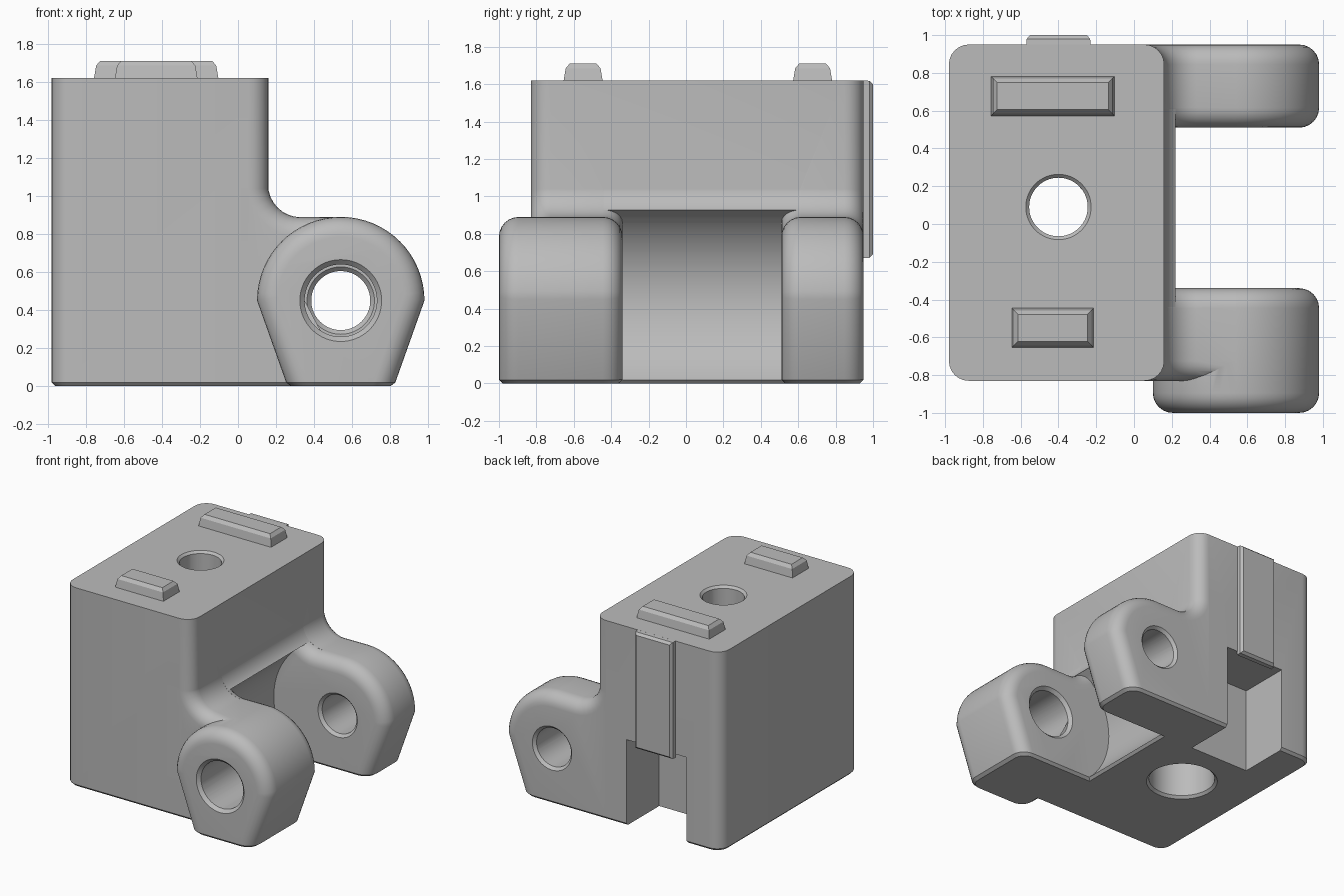
import bpy, bmesh, math
from mathutils import Matrix, Vector

if "Cube" in bpy.data.objects:
    bpy.data.objects.remove(bpy.data.objects["Cube"])

grey = bpy.data.materials.new("plain_grey")
grey.diffuse_color = (0.5, 0.5, 0.5, 1)
grey.use_nodes = True
grey.node_tree.nodes["Principled BSDF"].inputs["Base Color"].default_value = grey.diffuse_color
CX, CZ, R = 0.54, 0.45, 0.44      # pivot axis and lug radius
RIM, CHAMFER = 0.105, 0.02


def finish(bm, name):
    bmesh.ops.recalc_face_normals(bm, faces=bm.faces)
    me = bpy.data.meshes.new(name)
    bm.to_mesh(me)
    bm.free()
    ob = bpy.data.objects.new(name, me)
    me.materials.append(grey)
    bpy.context.collection.objects.link(ob)
    return ob


def bevel(bm, test, width, segs):
    edges = [e for e in bm.edges if test(*[v.co for v in e.verts])]
    bmesh.ops.bevel(bm, geom=edges, offset=width, segments=segs, profile=0.5,
                    affect='EDGES', clamp_overlap=False)


def on_floor(a, b):
    return abs(a.z) < 1e-4 and abs(b.z) < 1e-4


def box(name, x0, x1, y0, y1, z0, z1, round_r=0.0):
    bm = bmesh.new()
    m = Matrix.Translation(((x0 + x1) / 2, (y0 + y1) / 2, (z0 + z1) / 2))
    bmesh.ops.create_cube(bm, size=1, matrix=m @ Matrix.Diagonal((x1 - x0, y1 - y0, z1 - z0, 1)))
    if round_r:
        bevel(bm, lambda a, b: abs(a.z - b.z) > 0.1, round_r, 6)
        bevel(bm, on_floor, CHAMFER, 1)
    return finish(bm, name)


def prism(name, pts, y0, y1, rounded=True):
    """Front profile extruded along y, with rounded rims and a chamfered foot."""
    bm = bmesh.new()
    f = bm.faces.new([bm.verts.new((x, y0, z)) for x, z in pts])
    ext = bmesh.ops.extrude_face_region(bm, geom=[f])
    bmesh.ops.translate(bm, vec=(0, y1 - y0, 0),
                        verts=[g for g in ext['geom'] if isinstance(g, bmesh.types.BMVert)])
    bmesh.ops.recalc_face_normals(bm, faces=bm.faces)
    if rounded:
        def rim(a, b):
            end = abs(a.x - CX) < 1e-4 and abs(b.x - CX) < 1e-4
            return abs(a.y - b.y) < 1e-4 and min(a.x, b.x) > 0 and not on_floor(a, b) and not end
        bevel(bm, rim, RIM, 6)
        bevel(bm, on_floor, CHAMFER, 1)
    return finish(bm, name)


def cone(name, p0, p1, r0, r1):
    p0, p1 = Vector(p0), Vector(p1)
    d = p1 - p0
    m = Matrix.Translation((p0 + p1) / 2) @ d.to_track_quat('Z', 'Y').to_matrix().to_4x4()
    bm = bmesh.new()
    bmesh.ops.create_cone(bm, cap_ends=True, segments=64, radius1=r0, radius2=r1,
                          depth=d.length, matrix=m)
    return finish(bm, name)


def combine(target, other, op):
    mod = target.modifiers.new(op.lower(), 'BOOLEAN')
    mod.operation, mod.object, mod.solver = op, other, 'EXACT'
    bpy.context.view_layer.objects.active = target
    bpy.ops.object.modifier_apply(modifier=mod.name)
    bpy.data.objects.remove(other)


def arc(cx, cz, r, a0, a1, n):
    return [(cx + r * math.cos(math.radians(a0 + (a1 - a0) * i / n)),
             cz + r * math.sin(math.radians(a0 + (a1 - a0) * i / n))) for i in range(n + 1)]


# Main block
body = box("bracket_body", -0.98, 0.16, -0.83, 0.95, 0, 1.62, RIM)

# Fillet between block and lugs, then the round clearance recess
fillet = arc(0.33, 1.06, 0.172, 270, 180, 8)
shelf = fillet + [(-0.1, 1.06)]
combine(body, prism("fillet", [(-0.1, 0.7), (0.33, 0.7)] + shelf, -0.44, 0.61, False), 'UNION')
combine(body, cone("recess", (CX, -0.44, CZ), (CX, 0.61, CZ), 0.575, 0.575), 'DIFFERENCE')

# Back lug, flush with the block
back = [(-0.1, 0), (0.82, 0)] + arc(CX, CZ, R, 0, 90, 16) + shelf
combine(body, prism("back_lug", back, 0.51, 0.95), 'UNION')

# Front lug: a bridge to the block and a full rounded disc standing proud of it
bridge = [(-0.1, 0), (CX, 0), (CX, CZ + R)] + shelf
combine(body, prism("front_bridge", bridge, -0.83, -0.34), 'UNION')
disc = [(0.26, 0), (0.82, 0)] + arc(CX, CZ, R, 0, 180, 32)
combine(body, prism("front_lug", disc, -1.0, -0.34), 'UNION')


# Holes with chamfered mouths
def drill(p0, p1, r, c0, c1):
    p0, p1 = Vector(p0), Vector(p1)
    d = (p1 - p0).normalized()
    combine(body, cone("bore", p0 - d * 0.03, p1 + d * 0.03, r, r), 'DIFFERENCE')
    for p, s, c in ((p0, 1, c0), (p1, -1, c1)):
        if c:
            combine(body, cone("mouth", p - d * s * 0.02, p + d * s * c, r + c + 0.02, r), 'DIFFERENCE')


drill((CX, -1.0, CZ), (CX, -0.34, CZ), 0.19, 0.025, 0.025)
drill((CX, 0.51, CZ), (CX, 0.95, CZ), 0.155, 0.022, 0.022)
drill((-0.4, 0.09, 0.8), (-0.4, 0.09, 1.62), 0.155, 0, 0.018)
drill((-0.4, 0.09, 0), (-0.4, 0.09, 0.9), 0.25, 0.02, 0)

# Notch in the back
combine(body, box("notch", -0.67, -0.13, 0.53, 1.1, -0.1, 0.70), 'DIFFERENCE')

bpy.ops.object.select_all(action='DESELECT')
body.select_set(True)
bpy.context.view_layer.objects.active = body
bpy.ops.object.shade_smooth_by_angle(angle=math.radians(25))


def raised_pad(name, matrix, w, d, levels):
    """Stack of shrinking rectangles: levels are (height, inset)."""
    bm = bmesh.new()
    rings = [[bm.verts.new(matrix @ Vector((sx * (w / 2 - i), sy * (d / 2 - i), h)))
              for sx, sy in ((-1, -1), (1, -1), (1, 1), (-1, 1))] for h, i in levels]
    for a, b in zip(rings, rings[1:]):
        for k in range(4):
            bm.faces.new((a[k], a[(k + 1) % 4], b[(k + 1) % 4], b[k]))
    bm.faces.new(rings[0])
    bm.faces.new(rings[-1])
    return finish(bm, name)


# Locating ribs on top and the tab on the back
rib = [(-0.005, 0), (0.065, 0.012), (0.09, 0.033)]
raised_pad("back_rib", Matrix.Translation((-0.43, 0.677, 1.62)), 0.655, 0.21, rib)
raised_pad("front_rib", Matrix.Translation((-0.43, -0.55, 1.62)), 0.435, 0.21, rib)
turn = Matrix.Translation((-0.4, 0.95, 1.145)) @ Matrix.Rotation(math.radians(-90), 4, 'X')
raised_pad("back_tab", turn, 0.34, 0.95, [(-0.005, 0), (0.03, 0.002), (0.05, 0.02)])
